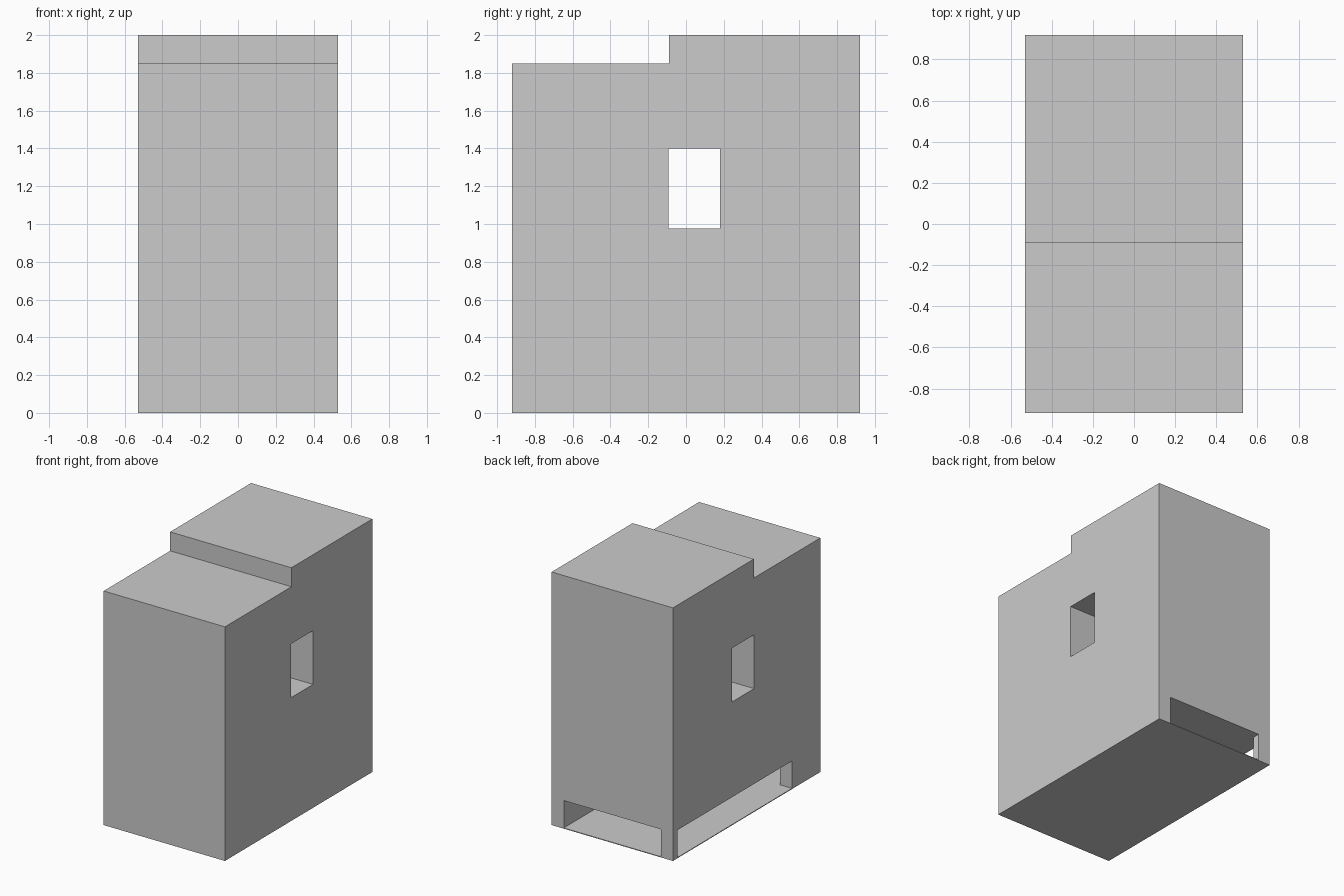
import bpy
import bmesh
from mathutils import Vector

if "Cube" in bpy.data.objects:
    bpy.data.objects.remove(bpy.data.objects["Cube"])


def prism(name, points, sweep):
    """Closed solid made by sweeping a polygon along a vector."""
    bm = bmesh.new()
    face = bm.faces.new([bm.verts.new(p) for p in points])
    swept = bmesh.ops.extrude_face_region(bm, geom=[face], use_keep_orig=True)
    verts = [g for g in swept["geom"] if isinstance(g, bmesh.types.BMVert)]
    bmesh.ops.translate(bm, verts=verts, vec=Vector(sweep))
    bmesh.ops.recalc_face_normals(bm, faces=bm.faces[:])
    mesh = bpy.data.meshes.new(name)
    bm.to_mesh(mesh)
    bm.free()
    obj = bpy.data.objects.new(name, mesh)
    bpy.context.collection.objects.link(obj)
    return obj


def cut(target, cutter):
    """Subtract the cutter for good, then discard it."""
    cutter.hide_render = True
    mod = target.modifiers.new("cut", "BOOLEAN")
    mod.operation = "DIFFERENCE"
    mod.solver = "EXACT"
    mod.object = cutter
    bpy.context.view_layer.objects.active = target
    bpy.ops.object.modifier_apply(modifier=mod.name)
    bpy.data.objects.remove(cutter)


W, D = 0.53, 0.92            # half width and half depth
STEP_Y, STEP_Z = -0.09, 1.85  # roof step

# Stepped block, side profile swept across the width
profile = [(-D, 0), (D, 0), (D, 2), (STEP_Y, 2), (STEP_Y, STEP_Z), (-D, STEP_Z)]
body = prism("stepped_body", [(-W, y, z) for y, z in profile], (2 * W, 0, 0))

# Rectangular window passing right through the sides
window = [(-0.093, 0.975), (0.18, 0.975), (0.18, 1.40), (-0.093, 1.40)]
cut(body, prism("window_cutter", [(-1, y, z) for y, z in window], (2, 0, 0)))

# Low chamber over a thin floor, open at the back and along the left side
FLOOR, CEILING, INNER = 0.006, 0.222, 0.424
plan = [(INNER, 1.2), (INNER, -0.86), (-INNER, -0.86), (-INNER, -0.567),
        (-0.8, -0.567), (-0.8, 0.86), (-INNER, 0.86), (-INNER, 1.2)]
cut(body, prism("chamber_cutter", [(x, y, FLOOR) for x, y in plan],
                (0, 0, CEILING - FLOOR)))
